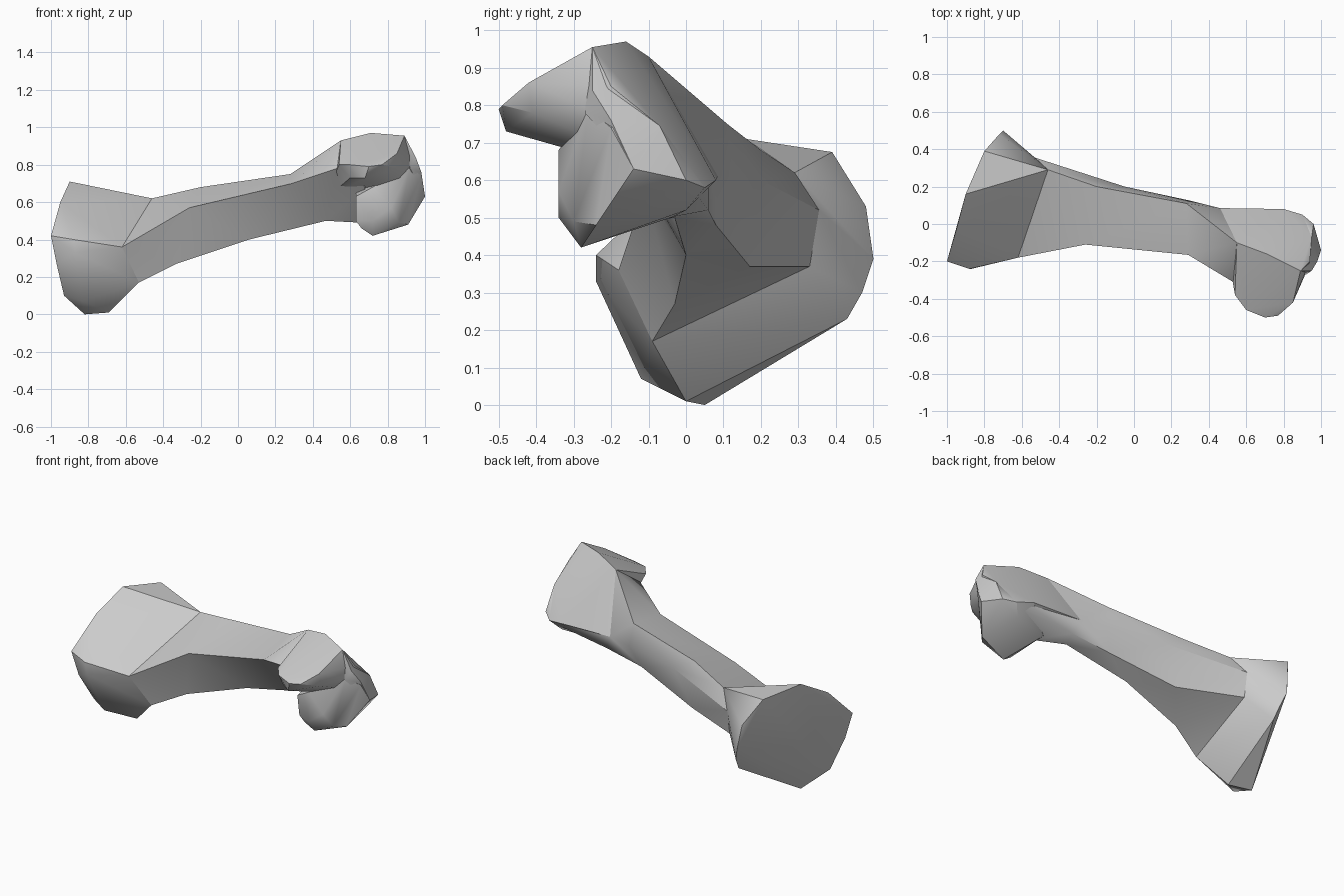
import bpy
import bmesh
from mathutils import Vector

default_cube = bpy.data.objects.get("Cube")
if default_cube:
    bpy.data.objects.remove(default_cube, do_unlink=True)


def make_material(name, color):
    material = bpy.data.materials.new(name)
    material.use_nodes = True
    material.diffuse_color = color
    material.node_tree.nodes["Principled BSDF"].inputs["Base Color"].default_value = color
    return material


bone_grey = make_material("bone grey", (.6, .6, .6, 1))


def finish(name, bm):
    """Turn a bmesh into a smooth object whose strong edges stay sharp."""
    bmesh.ops.recalc_face_normals(bm, faces=bm.faces)
    mesh = bpy.data.meshes.new(name)
    bm.to_mesh(mesh)
    bm.free()
    mesh.materials.append(bone_grey)
    part = bpy.data.objects.new(name, mesh)
    bpy.context.collection.objects.link(part)
    bpy.ops.object.select_all(action="DESELECT")
    part.select_set(True)
    bpy.context.view_layer.objects.active = part
    bpy.ops.object.shade_smooth_by_angle(angle=.6)
    return part


def hull(name, points):
    """Wrap a convex bony mass around its landmark points."""
    bm = bmesh.new()
    for point in points:
        bm.verts.new(Vector(point))
    result = bmesh.ops.convex_hull(bm, input=bm.verts)
    unused = set(result["geom_interior"]) | set(result["geom_unused"])
    loose = [item for item in unused if isinstance(item, bmesh.types.BMVert)]
    bmesh.ops.delete(bm, geom=loose, context="VERTS")
    return finish(name, bm)


def loft(name, sections):
    """Skin a row of matching cross-sections and cap both ends."""
    bm = bmesh.new()
    rings = [[bm.verts.new(Vector(p)) for p in section] for section in sections]
    for ring, following in zip(rings, rings[1:]):
        count = len(ring)
        for i in range(count):
            j = (i + 1) % count
            bm.faces.new((ring[i], ring[j], following[j], following[i]))
    bm.faces.new(rings[0])
    bm.faces.new(rings[-1])
    bmesh.ops.triangulate(bm, faces=bm.faces)
    return finish(name, bm)


# Shaft sections: top ridge, front ridge, lower ridge, back lower, back upper
neck = [(-.46, .29, .62), (-.62, -.18, .36), (-.53, -.09, .17),
        (-.53, .33, .37), (-.53, .355, .52)]
middle = [(-.2, .2, .68), (-.26, -.11, .57), (-.33, -.03, .27),
          (-.16, .17, .37), (-.05, .2, .6)]
narrow = [(.28, .11, .75), (.29, -.165, .7), (.06, 0, .4),
          (.25, .08, .48), (.3, .125, .61)]
knuckle_root = [(.55, -.1, .93), (.53, -.31, .78), (.47, -.03, .5),
                (.5, .06, .52), (.46, .085, .61)]
shaft_tip = [(.7, -.14, .9), (.68, -.3, .68), (.66, -.1, .49),
             (.88, .03, .56), (.85, .06, .59)]
loft("shaft", [neck, middle, narrow, knuckle_root, shaft_tip])

# Flared head with a flat slanted end
end_rim = [(-.9, .16, .71), (-.8, .39, .675), (-.72, .48, .53), (-.7, .5, .39),
           (-.67, .47, .3), (-.66, .43, .23), (-.69, 0, .01), (-.82, .05, 0),
           (-.93, -.08, .1), (-.83, -.12, .07), (-.97, -.17, .27),
           (-1, -.2, .42), (-.87, -.24, .33), (-.88, -.24, .4), (-.95, -.03, .6)]
hull("flared_head", neck + end_rim)

# Upper knuckle, hooking forward
back_corner = [(.8, .08, .6), (.9, .05, .58)]
hook = [(.55, -.1, .93), (.71, -.16, .97), (.89, -.25, .955), (.94, -.2, .85),
        (.54, -.38, .8), (.53, -.31, .78), (.6, -.46, .8), (.7, -.5, .79),
        (.77, -.49, .8), (.85, -.42, .86), (.68, -.48, .73), (.6, -.42, .73),
        (.85, -.41, .78), (.92, -.26, .79), (.95, -.07, .745), (.46, .085, .61)]
hull("upper_knuckle", hook + back_corner)

# Lower knuckle, hanging under the hook
lobe = [(.63, -.3, .5), (.63, -.32, .63), (.72, -.34, .68), (.72, -.34, .5),
        (.72, -.28, .42), (.66, -.29, .46), (.82, -.34, .57), (.91, -.24, .48),
        (.86, -.3, .49), (1, -.14, .63), (.98, -.2, .74), (.92, -.26, .79),
        (.95, -.07, .745), (.96, 0, .6), (.85, 0, .52), (.63, -.04, .5),
        (.63, -.05, .7)]
hull("lower_knuckle", lobe + back_corner)

# Outer bulge joining the two knuckles
bulge = [(.89, -.25, .955), (.95, -.25, .84), (.98, -.2, .76), (1, -.14, .63),
         (.92, -.27, .78), (.95, -.07, .745), (.96, 0, .6), (.85, -.12, .8)]
hull("outer_bulge", bulge)
